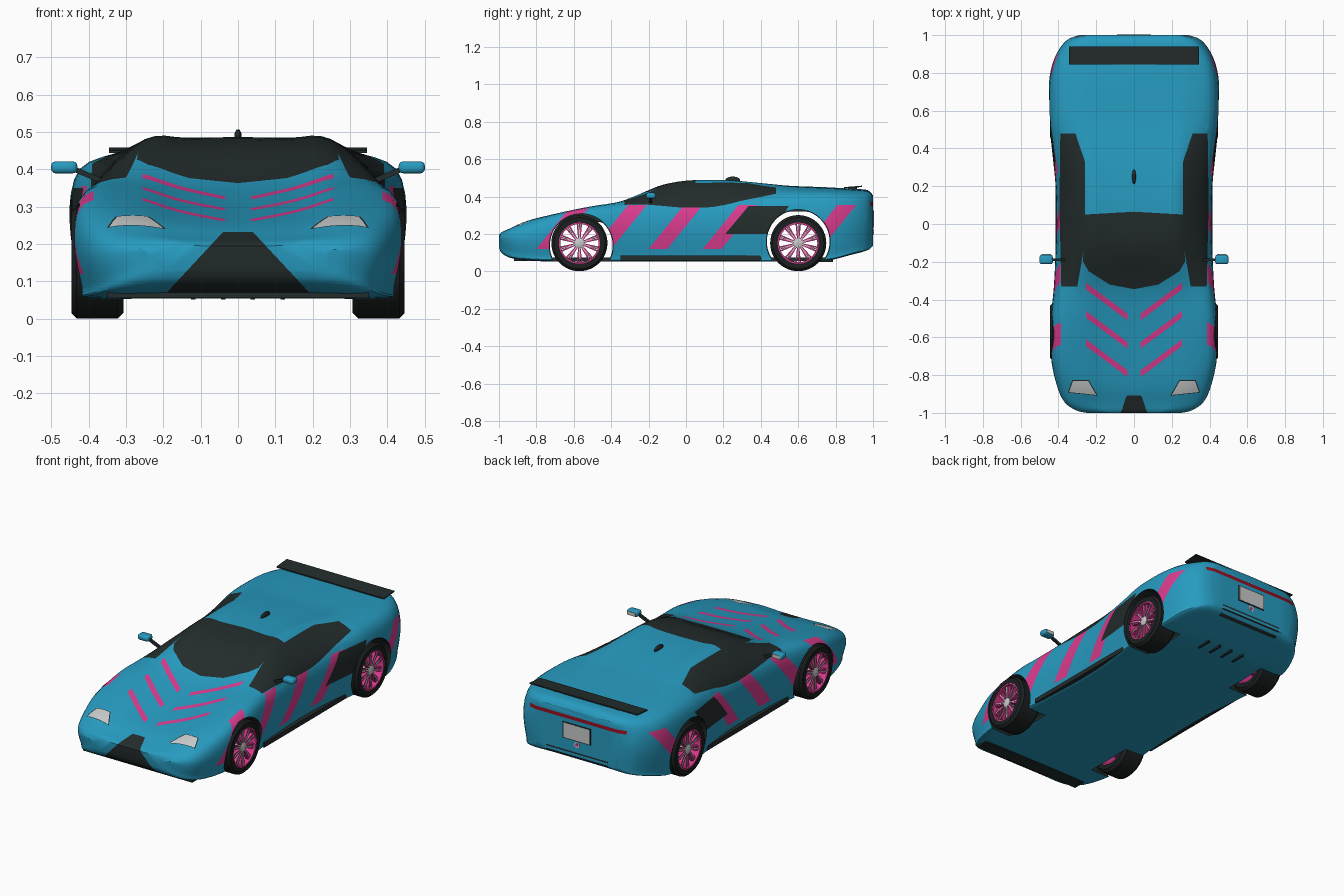
import bpy, bmesh, math
from mathutils import Vector, Matrix

if "Cube" in bpy.data.objects:
    bpy.data.objects.remove(bpy.data.objects["Cube"])


def material(name, r, g, b):
    m = bpy.data.materials.new(name)
    m.use_nodes = True
    m.diffuse_color = (r, g, b, 1)
    m.node_tree.nodes["Principled BSDF"].inputs["Base Color"].default_value = (r, g, b, 1)
    return m


PAINT, DARK, PINK, LIGHT, RED, RUBBER = range(6)
materials = [
    material("blue paint", 0.02, 0.33, 0.53),
    material("dark glass and trim", 0.017, 0.025, 0.025),
    material("pink accent", 0.7, 0.045, 0.27),
    material("light grey", 0.58, 0.6, 0.6),
    material("red lamp", 0.3, 0.005, 0.015),
    material("tyre rubber", 0.011, 0.014, 0.014),
]


def finish(name, bm, angle=35):
    """Turn a bmesh into a smooth-shaded object with the shared materials."""
    bmesh.ops.recalc_face_normals(bm, faces=bm.faces)
    mesh = bpy.data.meshes.new(name)
    bm.to_mesh(mesh)
    bm.free()
    for m in materials:
        mesh.materials.append(m)
    ob = bpy.data.objects.new(name, mesh)
    bpy.context.collection.objects.link(ob)
    smooth(ob, angle)
    return ob


def smooth(ob, angle):
    bpy.ops.object.select_all(action='DESELECT')
    ob.select_set(True)
    bpy.context.view_layer.objects.active = ob
    bpy.ops.object.shade_smooth_by_angle(angle=math.radians(angle))


def add_box(bm, centre, size, mat, rotation=None):
    m = Matrix.Translation(centre) @ (rotation or Matrix()) @ Matrix.Diagonal((*size, 1))
    made = bmesh.ops.create_cube(bm, size=1, matrix=m)["verts"]
    for f in {f for v in made for f in v.link_faces}:
        f.material_index = mat
    return made


def box(name, centre, size, mat, rotation=None, bevel=0):
    bm = bmesh.new()
    add_box(bm, centre, size, mat, rotation)
    if bevel:
        bmesh.ops.bevel(bm, geom=bm.edges[:], offset=bevel, segments=3, affect='EDGES', profile=0.5)
    return finish(name, bm)


def lathe(bm, profile, mat, steps=48):
    """Revolve (x, radius) points about the x axis."""
    before = set(bm.faces)
    verts = [bm.verts.new((x, 0, r)) for x, r in profile]
    edges = [bm.edges.new(p) for p in zip(verts, verts[1:])]
    bmesh.ops.spin(bm, geom=verts + edges, axis=(1, 0, 0), cent=(0, 0, 0),
                   angle=math.tau, steps=steps, use_merge=True)
    for f in set(bm.faces) - before:
        f.material_index = mat
    bmesh.ops.remove_doubles(bm, verts=bm.verts, dist=1e-5)


def spline(points, n):
    """Smooth curve passing through points of any dimension."""
    pts = [Vector(p) for p in points]
    pts = [pts[0]] + pts + [pts[-1]]
    out = []
    for a, b, c, d in zip(pts, pts[1:], pts[2:], pts[3:]):
        for i in range(n):
            t = i / n
            out.append(b + (c - a) * (t / 2) + (a * 2 - b * 5 + c * 4 - d) * (t * t / 2)
                       + (b * 3 - a - c * 3 + d) * (t ** 3 / 2))
    return out + [pts[-1]]


def paint(bm, poly, axes, mat, keep):
    """Cut a convex outline into the kept faces, seen along one axis, and colour it."""
    i, j = axes
    lo = [min(p[k] for p in poly) for k in (0, 1)]
    hi = [max(p[k] for p in poly) for k in (0, 1)]
    lines = []
    for a, b in zip(poly, poly[1:] + poly[:1]):
        co, no = Vector((0, 0, 0)), Vector((0, 0, 0))
        co[i], co[j] = a
        no[i], no[j] = b[1] - a[1], a[0] - b[0]
        lines.append((co, no.normalized()))

    def near():
        bm.normal_update()
        return [f for f in bm.faces if keep(f) and all(
            min(v.co[k] for v in f.verts) < hi[n] and max(v.co[k] for v in f.verts) > lo[n]
            for n, k in enumerate(axes))]
    for co, no in lines:
        faces = near()
        geom = faces + list({e for f in faces for e in f.edges}) + list({v for f in faces for v in f.verts})
        bmesh.ops.bisect_plane(bm, geom=geom, dist=1e-5, plane_co=co, plane_no=no)
    for f in near():
        side = [(f.calc_center_median() - co).dot(no) for co, no in lines]
        if min(side) > 0 or max(side) < 0:
            f.material_index = mat


# Body stations: y, half width, floor, shoulder height, roof half width, roof edge, roof centre
stations = [
    (-1, .25, .13, .18, .15, .195, .195), (-.985, .31, .1, .2, .2, .21, .205),
    (-.94, .37, .075, .22, .25, .23, .22), (-.85, .41, .06, .25, .28, .27, .25),
    (-.7, .44, .055, .295, .28, .307, .28), (-.5, .44, .055, .335, .28, .347, .32),
    (-.34, .425, .055, .35, .27, .377, .365), (-.15, .415, .055, .36, .26, .445, .455),
    (0, .41, .055, .365, .25, .476, .482), (.2, .415, .055, .37, .25, .48, .485),
    (.4, .435, .055, .385, .27, .465, .472), (.55, .45, .055, .4, .29, .45, .458),
    (.75, .45, .06, .4, .3, .44, .45), (.88, .42, .09, .395, .29, .432, .442),
    (.97, .36, .115, .385, .27, .422, .435), (1, .29, .14, .36, .24, .4, .405)]

bm = bmesh.new()
rings = []
for y, w, floor, sh, rw, edge, top in spline(stations, 4):
    half = spline([(0, floor), (w * .5, floor), (w - .04, floor), (w - .02, floor + .03),
                   (w, (floor + sh) / 2 + .03), (w - .03, sh), (rw, edge),
                   (rw * .55, top + (edge - top) * .3), (0, top)], 4)
    loop = [(x, z) for x, z in half] + [(-x, z) for x, z in half[-2:0:-1]]
    rings.append([bm.verts.new((x, y, z)) for x, z in loop])
for a, b in zip(rings, rings[1:]):
    for k in range(len(a)):
        n = (k + 1) % len(a)
        bm.faces.new((a[k], a[n], b[n], b[k]))
bm.faces.new(rings[0])
bm.faces.new(rings[-1])
bmesh.ops.recalc_face_normals(bm, faces=bm.faces)

XY, XZ, YZ = (0, 1), (0, 2), (1, 2)
upper = lambda f: f.normal.z > 0.1
flank = lambda f: abs(f.normal.x) > 0.3 and abs(f.calc_center_median().x) > 0.3
nose = lambda f: f.normal.y < -0.1 and f.calc_center_median().y < -0.8
tail = lambda f: f.normal.y > 0.1 and f.calc_center_median().y > 0.75

# Slanted side stripes and air intakes
for y in (-.8, -.5, -.2, .09, .62):
    paint(bm, [(y, .12), (y + .1, .12), (y + .29, .355), (y + .19, .355)], YZ, PINK, flank)
paint(bm, [(.21, .2), (.46, .2), (.55, .35), (.335, .35)], YZ, DARK, flank)
# Windscreen and nose grille
paint(bm, [(-.26, .08), (0, .065), (.26, .08), (.27, -.2), (.24, -.25), (.13, -.32), (0, -.345),
           (-.13, -.32), (-.24, -.25), (-.27, -.2)], XY, DARK, upper)
paint(bm, [(-.04, .232), (.04, .232), (.2, .06), (-.2, .06)], XZ, DARK, nose)
for s in (1, -1):
    # Side windows, headlamps with a dark rim, bonnet chevrons
    paint(bm, [(s * x, y) for x, y in ((.385, -.33), (.395, .1), (.39, .48), (.31, .48), (.26, .33),
                                       (.26, -.1), (.3, -.33))], XY, DARK, upper)
    lamp = [(.344, -.89), (.323, -.83), (.243, -.83), (.2, -.905)]
    for grow, mat in ((1.1, DARK), (1, LIGHT)):
        paint(bm, [(s * (.28 + (x - .28) * grow), -.865 + (y + .865) * grow) for x, y in lamp],
              XY, mat, upper)
    for y in (-.31, -.46, -.61):
        paint(bm, [(s * .255, y), (s * .255, y - .036), (s * .035, y - .2), (s * .035, y - .164)],
              XY, PINK, upper)
# Tail lamp strip and lower vents
paint(bm, [(-.31, .35), (.31, .35), (.31, .37), (-.31, .37)], XZ, RED, tail)
for z in (.112, .135, .158):
    paint(bm, [(-.2, z), (.2, z), (.2, z + .009), (-.2, z + .009)], XZ, DARK, tail)
body = finish("body", bm)


# Wheel arches, with an open tunnel between opposite wheels
def cut_arch(y, z, radius, x0, x1, low, high):
    c = bmesh.new()
    ring = []
    for k in range(48):
        a = math.tau * k / 48
        p = (y + radius * math.cos(a), min(high, max(low, z + radius * math.sin(a))))
        if p not in ring:
            ring.append(p)
    face = c.faces.new([c.verts.new((x0, *p)) for p in ring])
    new = bmesh.ops.extrude_face_region(c, geom=[face])["geom"]
    bmesh.ops.translate(c, vec=(x1 - x0, 0, 0), verts=[g for g in new if isinstance(g, bmesh.types.BMVert)])
    for f in c.faces:
        f.material_index = DARK
    cutter = finish("arch_cutter", c)
    cutter.hide_render = True
    mod = body.modifiers.new("arch", 'BOOLEAN')
    mod.operation, mod.solver, mod.object = 'DIFFERENCE', 'EXACT', cutter
    bpy.context.view_layer.objects.active = body
    bpy.ops.object.modifier_apply(modifier=mod.name)
    bpy.data.objects.remove(cutter)


for y, z, top in ((-.56, .138, .263), (.6, .16, .32)):
    cut_arch(y, z, .168, -.6, .6, .075, top)
    for s in (1, -1):
        cut_arch(y, z, .171, s * .29, s * .6, -1, 1)
smooth(body, 35)

# Wheels: tyre, pink rim with ten spokes, grey hub
bm = bmesh.new()
lathe(bm, [(-.07, .11), (-.07, .135), (-.055, .15), (.055, .15), (.068, .137), (.068, .11), (-.07, .11)], RUBBER)
lathe(bm, [(.06, .113), (.066, .113), (.066, .102), (-.06, .102), (-.06, .113)], PINK)
lathe(bm, [(.02, 0), (.02, .026), (.058, .026), (.063, .015), (.063, 0)], LIGHT, 20)
for k in range(10):
    turn = Matrix.Rotation(math.tau * k / 10, 4, 'X')
    for side in (-1, 1):
        lean = turn @ Matrix.Rotation(side * .1, 4, 'X')
        add_box(bm, lean @ Vector((.045, 0, .064)), (.018, .008, .082), PINK, lean)
    add_box(bm, turn @ Vector((.056, 0, .064)), (.004, .005, .08), LIGHT, turn)
front_left = finish("front_left_wheel", bm)
front_left.location = (.377, -.57, .151)
for name, s, y in (("front_right_wheel", -1, -.57), ("rear_left_wheel", 1, .6), ("rear_right_wheel", -1, .6)):
    wheel = bpy.data.objects.new(name, front_left.data)
    bpy.context.collection.objects.link(wheel)
    wheel.location = (s * .377, y, .151)
    wheel.rotation_euler.z = 0 if s > 0 else math.pi

# Sills, mirrors and wing stands
for s, side in ((1, "left"), (-1, "right")):
    box(side + "_sill", (s * .397, .05, .072), (.035, .8, .026), DARK)
    box(side + "_mirror", (s * .465, -.188, .405), (.07, .05, .032), PAINT, bevel=.012)
    box(side + "_mirror_glass", (s * .465, -.162, .405), (.05, .004, .02), LIGHT)
    box(side + "_mirror_arm", (s * .405, -.19, .386), (.085, .014, .014), DARK, Matrix.Rotation(-s * .4, 4, 'Y'))
    box(side + "_wing_stand", (s * .2, .89, .442), (.012, .05, .02), DARK)

# Rear wing, chin, plate, badge disc and underside fins
box("rear_wing", (0, .893, .451), (.69, .095, .007), DARK, Matrix.Rotation(.08, 4, 'X'))
box("front_chin", (0, -.88, .063), (.7, .08, .014), DARK)
box("number_plate", (0, 1, .28), (.17, .008, .085), LIGHT)
box("number_plate_frame", (0, .999, .28), (.18, .007, .095), DARK)
for name, radius, y, mat in (("rear_disc", .017, .998, LIGHT), ("rear_disc_centre", .009, 1, PINK)):
    bm = bmesh.new()
    lathe(bm, [(0, 0), (0, radius), (.004, radius), (.004, 0)], mat, 16)
    disc = finish(name, bm)
    disc.location, disc.rotation_euler.z = (0, y, .212), math.pi / 2
for k in range(4):
    box("underside_fin", (-.12 + k * .08, .74, .057), (.012, .09, .012), DARK)

# Roof antenna
bm = bmesh.new()
bmesh.ops.create_uvsphere(bm, u_segments=16, v_segments=10, radius=1,
                          matrix=Matrix.Translation((0, .25, .487)) @ Matrix.Diagonal((.01, .04, .02, 1)))
for f in bm.faces:
    f.material_index = DARK
finish("roof_antenna", bm, 60)
